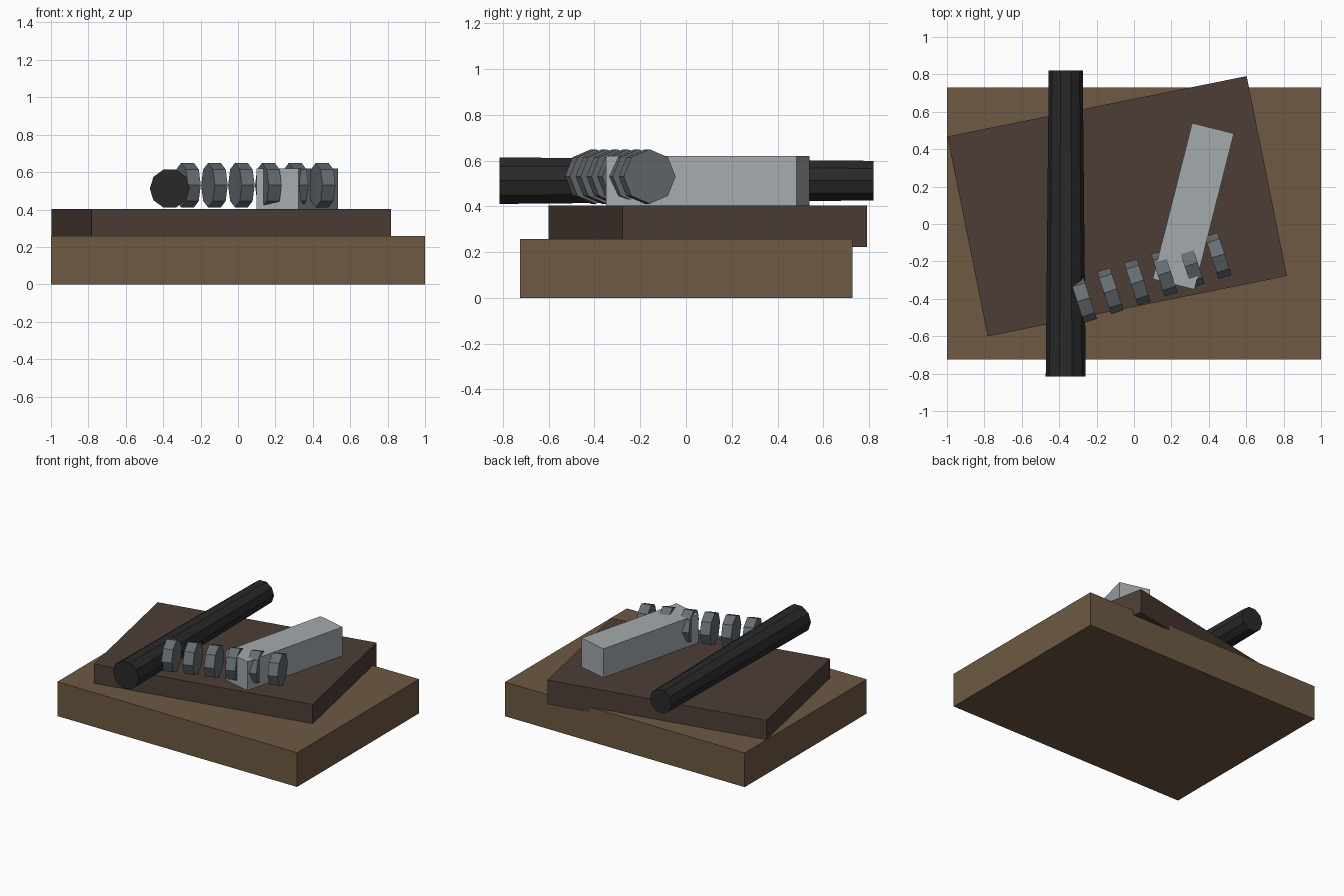
import bpy
import math
from mathutils import Matrix, Vector

cube = bpy.data.objects.get("Cube")
if cube:
    bpy.data.objects.remove(cube, do_unlink=True)


def material(name, rgb):
    mat = bpy.data.materials.new(name)
    mat.use_nodes = True
    color = (*rgb, 1.0)
    mat.diffuse_color = color
    mat.node_tree.nodes["Principled BSDF"].inputs["Base Color"].default_value = color
    return mat


brown = material("wood brown", (0.155, 0.1, 0.055))
dark_brown = material("dark brown", (0.075, 0.048, 0.038))
black = material("soft black", (0.022, 0.022, 0.022))
steel = material("steel grey", (0.135, 0.153, 0.17))
silver = material("light grey", (0.37, 0.4, 0.42))


def finish(name, mat):
    obj = bpy.context.object
    obj.name = obj.data.name = name
    obj.data.materials.append(mat)
    return obj


def box(name, center, size, turn, mat):
    bpy.ops.mesh.primitive_cube_add(size=1)
    obj = finish(name, mat)
    obj.data.transform(Matrix.Diagonal((*size, 1)))
    obj.location = center
    obj.rotation_euler.z = math.radians(turn)
    return obj


def prism(name, center, sides, r_start, r_end, length, spin, rotation, mat):
    """Flat-sided rod or disc; spin turns its corners about its own axis."""
    bpy.ops.mesh.primitive_cone_add(vertices=sides, radius1=r_start,
                                    radius2=r_end, depth=length)
    obj = finish(name, mat)
    obj.data.transform(Matrix.Rotation(math.radians(spin), 4, 'Z'))
    obj.location = center
    obj.rotation_euler = [math.radians(a) for a in rotation]
    return obj


# Stacked slabs
box("base_slab", (0, 0.002, 0.129), (2, 1.453, 0.258), 0, brown)
box("upper_slab", (-0.09, 0.095, 0.312), (1.632, 1.09, 0.182), 11.4, dark_brown)

# Square bar lying on the upper slab
box("square_bar", (0.317, 0.095, 0.51), (0.23, 0.86, 0.22), -14.2, silver)

# Tapered ten-sided rod, thick end at the front
prism("tapered_rod", (-0.365, 0.003, 0.512), 10, 0.107, 0.091, 1.635,
      18, (-90, 0, 0), black)

# Slanted row of eight-sided discs
first = Vector((-0.27, -0.405, 0.53))
step = Vector((0.144, 0.047, 0))
for i in range(6):
    prism(f"disc_{i + 1}", first + step * i, 8, 0.119, 0.119, 0.072,
          0, (0, 90, 18), steel)
